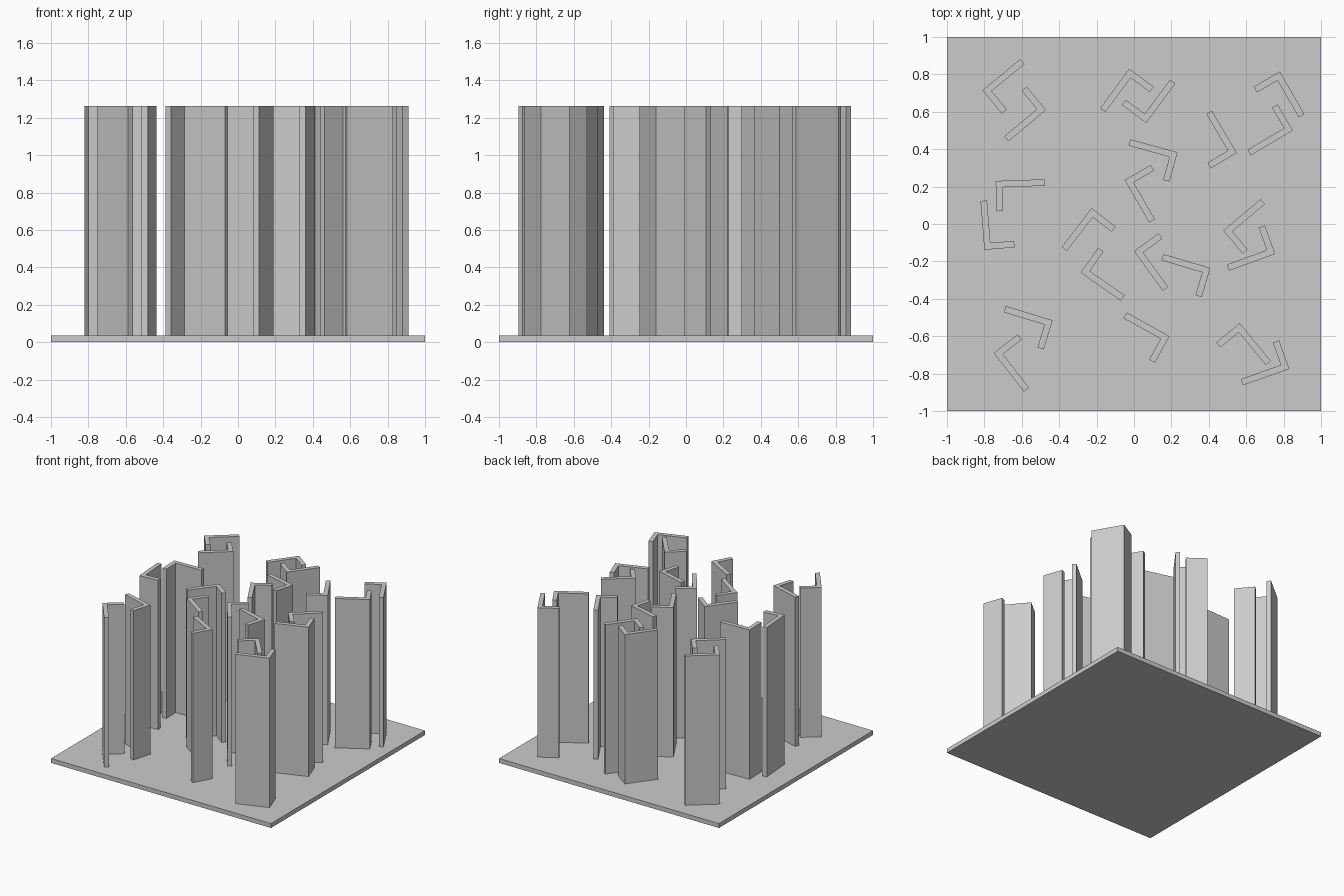
import bpy, bmesh
from math import radians
from mathutils import Matrix, Vector

if "Cube" in bpy.data.objects:
    bpy.data.objects.remove(bpy.data.objects["Cube"])

BASE_H, TOP = 0.036, 1.263
LONG, SHORT, T = 0.262, 0.162, 0.035

# base plate
bm = bmesh.new()
bmesh.ops.create_cube(bm, size=1, matrix=Matrix.Translation((0, 0, BASE_H / 2)) @ Matrix.Diagonal((2, 2, BASE_H, 1)))
me = bpy.data.meshes.new("base_plate")
bm.to_mesh(me)
bm.free()
bpy.context.collection.objects.link(bpy.data.objects.new("base_plate", me))


def angle_column(name, x, y, deg, side):
    """L-section column: outer corner, long arm direction, side of the short arm."""
    rot = Matrix.Rotation(radians(deg), 3, 'Z')
    prof = [(0, 0), (LONG, 0), (LONG, T), (T, T), (T, SHORT), (0, SHORT)]
    bm = bmesh.new()
    vs = [bm.verts.new(Vector((x, y, BASE_H)) + rot @ Vector((u, side * v, 0))) for u, v in prof]
    face = bm.faces.new(vs)
    ext = bmesh.ops.extrude_face_region(bm, geom=[face], use_keep_orig=True)
    top = [g for g in ext["geom"] if isinstance(g, bmesh.types.BMVert)]
    bmesh.ops.translate(bm, verts=top, vec=(0, 0, TOP - BASE_H))
    bmesh.ops.recalc_face_normals(bm, faces=bm.faces)
    me = bpy.data.meshes.new(name)
    bm.to_mesh(me)
    bm.free()
    bpy.context.collection.objects.link(bpy.data.objects.new(name, me))


# corner x, corner y, long arm angle, short arm side
columns = [
    (-.81, .715, 39.5, -1), (-.47, .61, 220, -1),
    (-.025, .83, 233.5, 1), (.065, .54, 53.5, 1),
    (.78, .815, -60, -1), (.85, .50, 210.5, -1), (.55, .38, 120.5, 1),
    (.233, .383, 164.5, 1), (-.05, .235, -60, 1),
    (-.74, .23, 2, -1), (-.80, -.138, 94.5, -1),
    (-.227, .085, 232.5, 1), (-.285, -.26, -35, 1),
    (0, -.145, -54, 1), (.408, -.235, 163.5, 1),
    (.477, -.035, 40, -1), (.755, -.16, 200, -1),
    (-.435, -.515, 163, 1), (-.75, -.69, -52, 1),
    (.19, -.6, 151, 1), (.565, -.53, -50.5, -1), (.83, -.775, 199.5, -1),
]
for i, c in enumerate(columns):
    angle_column(f"angle_column_{i + 1}", *c)
